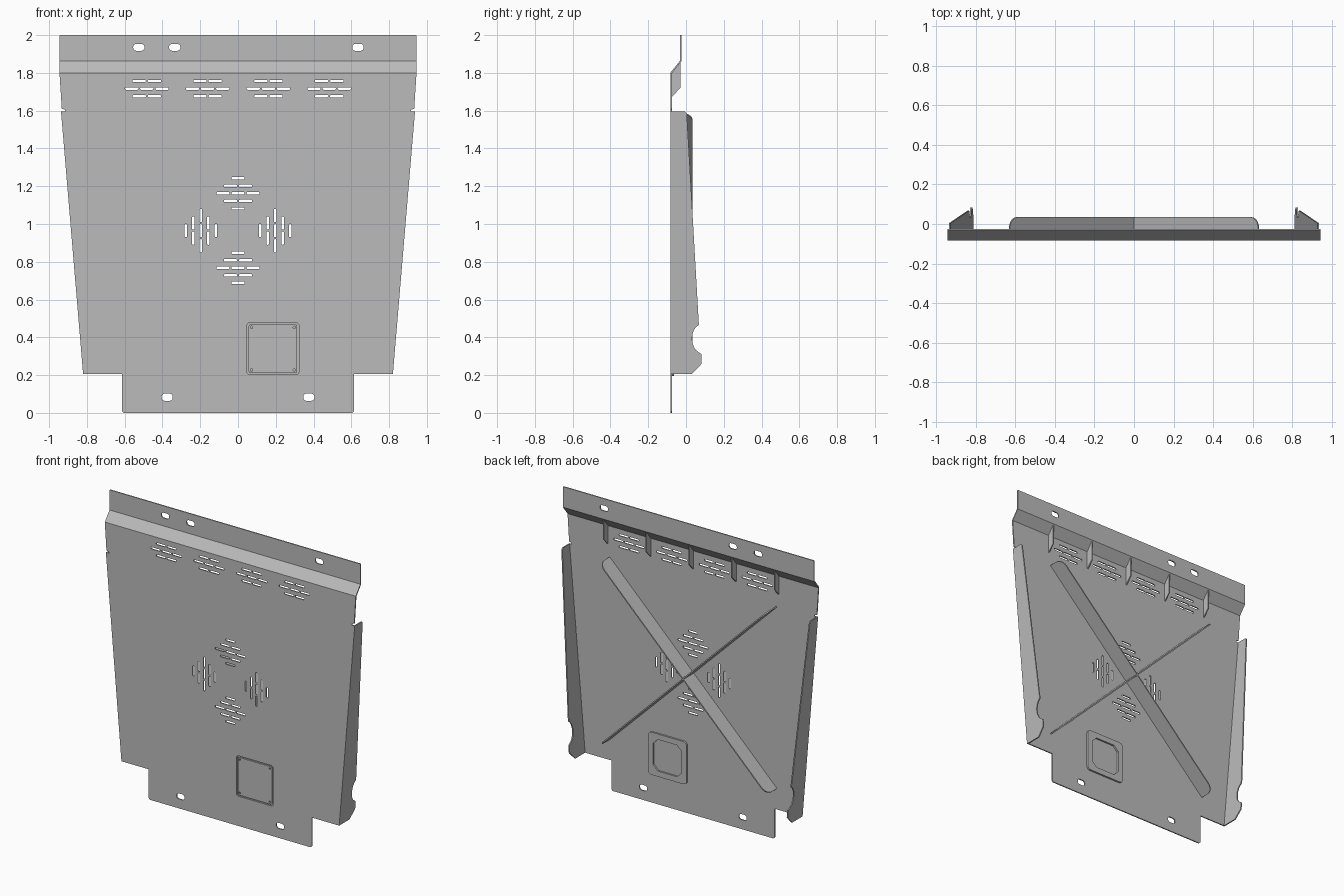
import bpy, bmesh
from math import sin, cos, pi, hypot
from mathutils import Matrix, Vector

cube = bpy.data.objects.get("Cube")
if cube:
    bpy.data.objects.remove(cube, do_unlink=True)

steel = bpy.data.materials.new("grey_steel")
steel.use_nodes = True
GREY = (0.5, 0.5, 0.5, 1)
steel.diffuse_color = GREY
steel.node_tree.nodes["Principled BSDF"].inputs["Base Color"].default_value = GREY

T = 0.008          # sheet thickness
FRONT = -0.083     # front face of the main sheet


def frame(u, v, w, origin=(0, 0, 0)):
    """Matrix that sends local axes to u, v, w."""
    m = Matrix((u, v, w)).transposed().to_4x4()
    m.translation = Vector(origin)
    return m


def facing(y):
    """Local xy becomes world xz, with the front face at depth y."""
    return frame((1, 0, 0), (0, 0, 1), (0, 1, 0), (0, y, 0))


def plate(name, outline, holes, matrix, thick=T):
    """Cut sheet: filled outline with holes, thickened along local z."""
    curve = bpy.data.curves.new(name, 'CURVE')
    curve.dimensions = '2D'
    curve.fill_mode = 'BOTH'
    curve.extrude = thick / 2
    for loop in [outline] + holes:
        s = curve.splines.new('POLY')
        s.points.add(len(loop) - 1)
        for p, (a, b) in zip(s.points, loop):
            p.co = (a, b, 0, 1)
        s.use_cyclic_u = True
    tmp = bpy.data.objects.new(name + "_outline", curve)
    bpy.context.collection.objects.link(tmp)
    mesh = bpy.data.meshes.new_from_object(
        tmp.evaluated_get(bpy.context.evaluated_depsgraph_get()))
    bpy.data.objects.remove(tmp, do_unlink=True)
    bpy.data.curves.remove(curve)
    bm = bmesh.new()
    bm.from_mesh(mesh)
    bmesh.ops.translate(bm, verts=bm.verts, vec=(0, 0, thick / 2))
    bmesh.ops.transform(bm, matrix=matrix, verts=bm.verts)
    bmesh.ops.remove_doubles(bm, verts=bm.verts, dist=1e-5)
    bmesh.ops.recalc_face_normals(bm, faces=bm.faces)
    for f in bm.faces:
        f.smooth = False
    bm.to_mesh(mesh)
    bm.free()
    mesh.name = name
    mesh.materials.clear()
    mesh.materials.append(steel)
    obj = bpy.data.objects.new(name, mesh)
    bpy.context.collection.objects.link(obj)
    return obj


def rounded(cx, cz, w, h, r, n=4):
    """Rounded rectangle; n = 1 gives chamfered corners."""
    pts = []
    for q, (sx, sz) in enumerate([(1, 1), (-1, 1), (-1, -1), (1, -1)]):
        for i in range(n + 1):
            a = (q + i / n) * pi / 2
            pts.append((cx + sx * (w / 2 - r) + r * cos(a),
                        cz + sz * (h / 2 - r) + r * sin(a)))
    return pts


def vents(cx, cz, rows, upright=False):
    """Staggered block of slots; rows lists the slot count of each row."""
    out = []
    for i, count in enumerate(rows):
        across = (i - (len(rows) - 1) / 2) * 0.04
        for k in range(count):
            along = (k - (count - 1) / 2) * 0.08
            if upright:
                out.append(rounded(cx + across, cz + along, 0.013, 0.07, 0.005))
            else:
                out.append(rounded(cx + along, cz + across, 0.07, 0.013, 0.005))
    return out


# Main sheet with vents, mounting slots and access opening
MID = 0.965
BAY = (0.185, 0.34)
holes = []
for i in range(4):
    holes += vents((i - 1.5) * 0.322, 1.717, (2, 3, 2))
diamond = (1, 2, 3, 2, 1)
for s in (-1, 1):
    holes += vents(0, MID + s * 0.197, diamond)
    holes += vents(s * 0.197, MID, diamond, upright=True)
    holes.append(rounded(s * 0.375, 0.083, 0.058, 0.038, 0.015))
holes.append(rounded(*BAY, 0.275, 0.275, 0.015))
half = [(0.605, 0), (0.615, 0.01), (0.615, 0.205), (0.82, 0.205), (0.937, 1.595),
        (0.915, 1.595), (0.915, 1.605), (0.933, 1.61), (0.945, 1.8)]
plate("main_sheet", half + [(-x, z) for x, z in reversed(half)], holes, facing(FRONT))

# Slanted bend and upper mounting strip
along_x = frame((0, 1, 0), (0, 0, 1), (1, 0, 0), (-0.945, 0, 0))
plate("slanted_bend", [(FRONT, 1.8), (-0.033, 1.863), (-0.025, 1.86), (FRONT + T, 1.797)],
      [], along_x, 1.89)
plate("upper_strip", rounded(0, 1.93, 1.89, 0.14, 0.005),
      [rounded(x, 1.935, 0.06, 0.036, 0.016) for x in (-0.525, -0.335, 0.635)],
      facing(-0.033))

# Folded side flanges, with a round notch near the bottom
notch = [(0.082 - 0.05 * sin(a), 0.393 + 0.075 * cos(a))
         for a in [pi * i / 10 for i in range(1, 10)]]
flange = ([(FRONT, 0.205), (FRONT, 1.595), (-0.005, 1.595), (0.004, 1.585), (0.068, 0.47)]
          + notch + [(0.083, 0.31), (0.083, 0.26), (0.03, 0.205)])
slope = (0.937 - 0.82) / (1.595 - 0.205)
for side, s in (("left", 1), ("right", -1)):
    plate(side + "_flange", flange, [],
          frame((0, 1, 0), (s * slope, 0, 1), (-s, 0, 0), (s * (0.82 - slope * 0.205), 0, 0)))

# Gussets behind the bend
for i in range(5):
    plate(f"gusset_{i + 1}",
          [(-0.078, 1.67), (-0.03, 1.72), (-0.03, 1.858), (-0.078, 1.8)], [],
          frame((0, 1, 0), (0, 0, 1), (1, 0, 0), ((i - 2) * 0.322 - T / 2, 0, 0)))

# Crossed stiffening ribs on edge, with rounded ends
run, rise, back, r = 0.63, 0.62, 0.035, 0.055
length = hypot(run, rise)
end = [(length, -0.078)] + [(length - r + r * cos(a), back - r + r * sin(a))
                            for a in [pi / 2 * i / 6 for i in range(7)]]
rib = end + [(-u, v) for u, v in reversed(end)]
for name, s in (("rising_rib", 1), ("falling_rib", -1)):
    u = Vector((run, 0, s * rise)) / length
    w = u.cross(Vector((0, 1, 0)))
    plate(name, rib, [], frame(u, (0, 1, 0), w, Vector((0, 0, MID)) - w * T / 2))

# Access cover, flush in its opening, and the frame behind it
screws = [rounded(BAY[0] + a * 0.113, BAY[1] + b * 0.113, 0.012, 0.012, 0.0055)
          for a in (-1, 1) for b in (-1, 1)]
plate("access_cover", rounded(*BAY, 0.257, 0.257, 0.01), screws, facing(FRONT))
plate("cover_frame", rounded(*BAY, 0.29, 0.29, 0.025),
      [rounded(*BAY, 0.215, 0.215, 0.035, 1)], facing(FRONT + T), 0.012)
